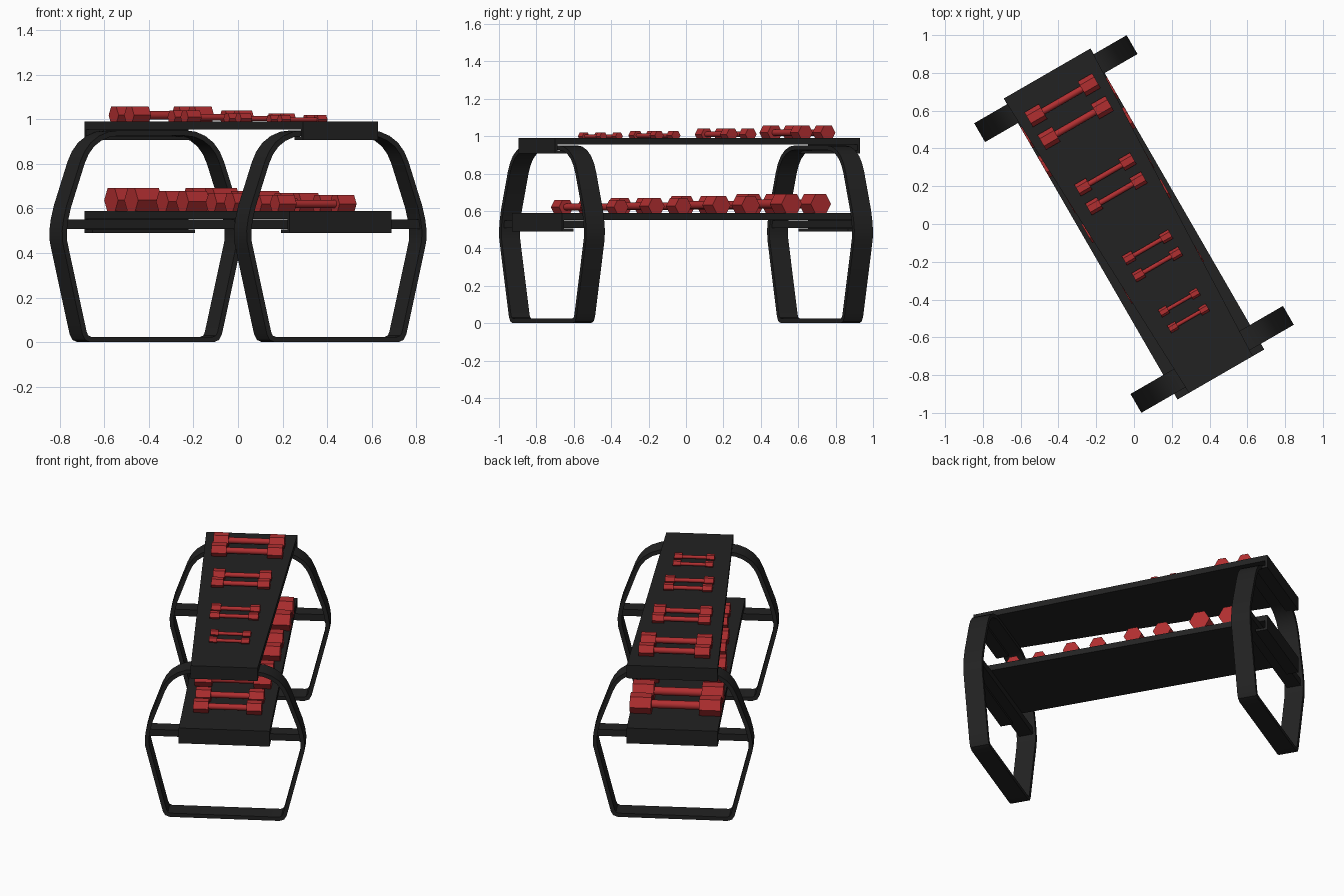
import bpy, bmesh, math
from mathutils import Matrix, Vector

if "Cube" in bpy.data.objects:
    bpy.data.objects.remove(bpy.data.objects["Cube"])

# The rack is turned 30 degrees: local x = across, local y = along
TURN = Matrix.Rotation(math.radians(30), 4, 'Z')

def material(name, rgb):
    m = bpy.data.materials.new(name)
    m.diffuse_color = (*rgb, 1)
    m.use_nodes = True
    m.node_tree.nodes["Principled BSDF"].inputs["Base Color"].default_value = m.diffuse_color
    return m

BLACK = material("matte black", (0.016, 0.016, 0.016))
RED = material("dumbbell red", (0.44, 0.028, 0.03))

def finish(name, bm, mat, smooth=None):
    bmesh.ops.recalc_face_normals(bm, faces=bm.faces)
    bm.transform(TURN)
    me = bpy.data.meshes.new(name)
    bm.to_mesh(me)
    bm.free()
    me.materials.append(mat)
    ob = bpy.data.objects.new(name, me)
    bpy.context.collection.objects.link(ob)
    if smooth:
        bpy.ops.object.select_all(action='DESELECT')
        ob.select_set(True)
        bpy.context.view_layer.objects.active = ob
        bpy.ops.object.shade_smooth_by_angle(angle=math.radians(smooth))
    return ob

def prism(bm, pts, offset):
    """Closed solid from a loop of points pushed along an offset."""
    a = [bm.verts.new(p) for p in pts]
    b = [bm.verts.new(Vector(p) + Vector(offset)) for p in pts]
    n = len(a)
    bm.faces.new(a)
    bm.faces.new(b[::-1])
    for i in range(n):
        j = (i + 1) % n
        bm.faces.new((a[i], a[j], b[j], b[i]))

def box(bm, x, y0, y1, z0, z1):
    prism(bm, [(-x, y0, z0), (x, y0, z0), (x, y1, z0), (-x, y1, z0)], (0, 0, z1 - z0))

# End frames: flat steel strap bent into a barrel-shaped loop
HALF = [(0.32, 0.0), (0.347, 0.01), (0.361, 0.035), (0.375, 0.09), (0.452, 0.40),
        (0.464, 0.45), (0.466, 0.50), (0.459, 0.55), (0.444, 0.61), (0.372, 0.81),
        (0.350, 0.855), (0.318, 0.895), (0.275, 0.925), (0.225, 0.944), (0.17, 0.95)]
OUTER = HALF + [(-x, z) for x, z in reversed(HALF)]
THICK = 0.024

def inset(loop, t):
    out = []
    n = len(loop)
    for i in range(n):
        p0, p, p1 = (Vector(loop[k % n]) for k in (i - 1, i, i + 1))
        d0, d1 = (p - p0).normalized(), (p1 - p).normalized()
        n0, n1 = Vector((-d0.y, d0.x)), Vector((-d1.y, d1.x))
        m = (n0 + n1).normalized()
        out.append(p + m * t / m.dot(n0))
    return out

def frame(name, y0, y1):
    bm = bmesh.new()
    inner = inset(OUTER, THICK)
    rings = [[bm.verts.new((p[0], y, p[1])) for p in loop]
             for loop, y in ((OUTER, y0), (OUTER, y1), (inner, y1), (inner, y0))]
    n = len(OUTER)
    for k in range(4):
        r, s = rings[k], rings[(k + 1) % 4]
        for i in range(n):
            j = (i + 1) % n
            bm.faces.new((r[i], r[j], s[j], s[i]))
    finish(name, bm, BLACK, 32)

for side, label in ((-1, "front"), (1, "back")):
    frame(label + "_frame", *sorted((side * 0.77, side * 0.885)))
    # Cross bar carrying the lower shelf
    bm = bmesh.new()
    box(bm, 0.45, *sorted((side * 0.785, side * 0.87)), 0.508, 0.55)
    finish(label + "_cross_bar", bm, BLACK)

# Shelves: plate plus folded end lips that hook under the frames
def shelf(name, wf, wb, top, thick, drop):
    bm = bmesh.new()
    L = 0.92
    prism(bm, [(-wf, -L, top - thick), (wf, -L, top - thick),
               (wb, L, top - thick), (-wb, L, top - thick)], (0, 0, thick))
    for side, w in ((-1, wf), (1, wb)):
        box(bm, w, *sorted((side * 0.905, side * L)), top - drop, top - thick)
        box(bm, w, *sorted((side * 0.846, side * 0.905)), top - drop, top - drop + 0.015)
    finish(name, bm, BLACK)

shelf("upper_shelf", 0.195, 0.265, 0.99, 0.036, 0.083)
shelf("lower_shelf", 0.265, 0.265, 0.588, 0.036, 0.098)

# Dumbbells: hexagonal heads on a round handle
def dumbbell(name, y, base, r, head, reach):
    bm = bmesh.new()
    z = base + r * math.sqrt(3) / 2
    for c in (-reach, reach):
        pts = [(c - head / 2, y + r * math.cos(k * math.pi / 3),
                z + r * math.sin(k * math.pi / 3)) for k in range(6)]
        prism(bm, pts, (head, 0, 0))
    h = r * 0.36 + 0.002
    pts = [(-reach, y + h * math.cos(k * math.pi / 8),
            z + h * math.sin(k * math.pi / 8)) for k in range(16)]
    prism(bm, pts, (2 * reach, 0, 0))
    finish(name, bm, RED, 30)

# (positions of the pair along the shelf, head radius, head length, head reach)
UPPER = [((0.757, 0.618), 0.045, 0.088, 0.163), ((0.303, 0.187), 0.035, 0.070, 0.135),
         ((-0.143, -0.247), 0.0275, 0.057, 0.113), ((-0.48, -0.577), 0.0225, 0.047, 0.094)]
LOWER = [((0.68, 0.50), 0.063, 0.125, 0.202), ((0.26, 0.08), 0.056, 0.11, 0.187),
         ((-0.145, -0.31), 0.05, 0.10, 0.172), ((-0.515, -0.675), 0.0445, 0.088, 0.155)]
for level, rows, base in (("upper", UPPER, 0.979), ("lower", LOWER, 0.582)):
    for i, (ys, r, head, reach) in enumerate(rows):
        for j, y in enumerate(ys):
            dumbbell(f"{level}_dumbbell_{2 * i + j + 1}", y, base, r, head, reach)
